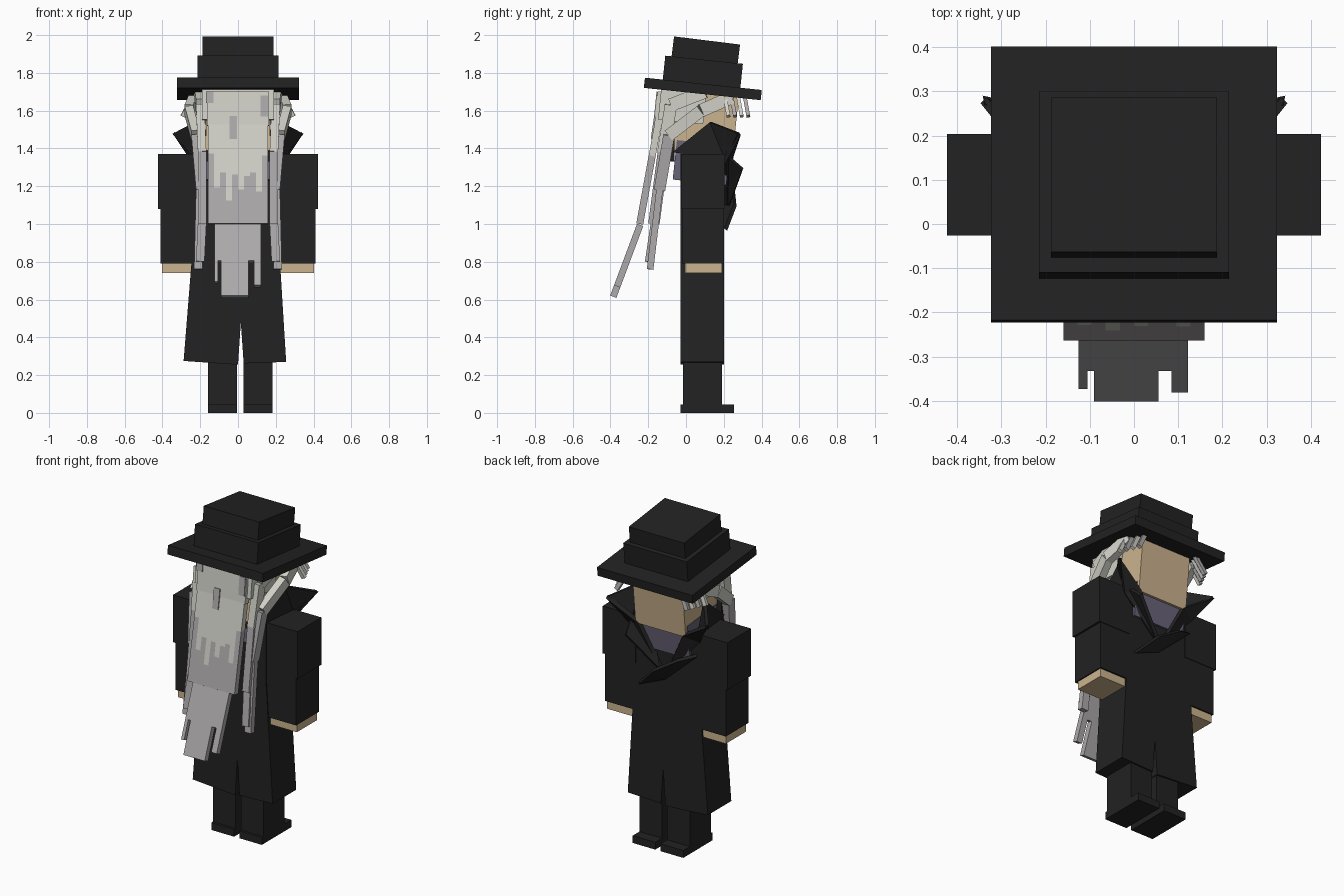
import bpy
import bmesh
import math
from mathutils import Matrix, Vector

default_cube = bpy.data.objects.get("Cube")
if default_cube:
    bpy.data.objects.remove(default_cube, do_unlink=True)


def make_material(name, red, green, blue):
    material = bpy.data.materials.new(name)
    material.use_nodes = True
    colour = (red, green, blue, 1)
    material.diffuse_color = colour
    material.node_tree.nodes["Principled BSDF"].inputs["Base Color"].default_value = colour
    return material


black = make_material("black cloth", .016, .016, .016)
skin = make_material("skin", .6, .45, .27)
pale_hair = make_material("pale hair", .64, .64, .58)
grey_hair = make_material("grey hair", .42, .4, .41)
purple = make_material("purple scarf", .14, .125, .19)


def finish(name, mesh_builder, material):
    mesh = bpy.data.meshes.new(name)
    bmesh.ops.recalc_face_normals(mesh_builder, faces=mesh_builder.faces)
    mesh_builder.to_mesh(mesh)
    mesh_builder.free()
    mesh.materials.append(material)
    part = bpy.data.objects.new(name, mesh)
    bpy.context.collection.objects.link(part)
    return part


def block(name, material, x_range, y_range, z_range, tilt=0):
    """Box given by its ranges, tilted about its own centre."""
    ranges = (x_range, y_range, z_range)
    centre = Vector([sum(pair) / 2 for pair in ranges])
    size = [pair[1] - pair[0] for pair in ranges]
    builder = bmesh.new()
    matrix = Matrix.Translation(centre) @ Matrix.Rotation(math.radians(tilt), 4, 'X')
    bmesh.ops.create_cube(builder, size=1, matrix=matrix @ Matrix.Diagonal((*size, 1)))
    return finish(name, builder, material)


def beam(name, material, start, end, width, depth):
    """Box running from start to end, its width lying along x."""
    start, end = Vector(start), Vector(end)
    along = (end - start).normalized()
    out = along.cross(Vector((1, 0, 0))).normalized()
    side = out.cross(along)
    matrix = Matrix((side * width, out * depth, end - start)).transposed().to_4x4()
    matrix.translation = (start + end) / 2
    builder = bmesh.new()
    bmesh.ops.create_cube(builder, size=1, matrix=matrix)
    return finish(name, builder, material)


def plate(name, material, points, thickness):
    builder = bmesh.new()
    face = builder.faces.new([builder.verts.new(point) for point in points])
    bmesh.ops.triangulate(builder, faces=[face])
    part = finish(name, builder, material)
    modifier = part.modifiers.new("thickness", 'SOLIDIFY')
    modifier.thickness = thickness
    modifier.offset = 0
    return part


def flip(points, side):
    return [(x * side, y, z) for x, y, z in points]


# Hat: brim, band and crown, tipped forward
block("hat_brim", black, (-.323, .323), (-.222, .4), (1.688, 1.742), -6)
block("hat_band", black, (-.215, .215), (-.118, .295), (1.73, 1.87), -6)
block("hat_crown", black, (-.188, .188), (-.072, .28), (1.85, 1.972), -7)

# Head and scarf
block("head", skin, (-.17, .17), (-.1, .265), (1.37, 1.72), -6)
block("scarf", purple, (-.175, .175), (-.06, .225), (1.22, 1.43), -6)

# Long coat with a slit at the hem
outline = [(-.21, 1.37), (.21, 1.37), (.21, 1), (.255, .27), (.03, .262),
           (.015, .48), (0, .255), (-.288, .275), (-.23, 1)]
coat = bmesh.new()
hem = coat.faces.new([coat.verts.new((x, -.028, z)) for x, z in outline])
extruded = bmesh.ops.extrude_face_region(coat, geom=[hem])
moved = [item for item in extruded["geom"] if isinstance(item, bmesh.types.BMVert)]
bmesh.ops.translate(coat, verts=moved, vec=(0, .228, 0))
finish("long_coat", coat, black)

# Legs and shoes
for label, x_range in (("right", (-.16, -.005)), ("left", (.03, .183))):
    block(label + "_leg", black, x_range, (-.015, .19), (.03, .6))
    block(label + "_shoe", black, x_range, (-.03, .255), (0, .045))

# Sleeves, hands, collar wings and side hair on both sides
for label, side in (("right", -1), ("left", 1)):
    def span(inner, outer):
        return sorted((inner * side, outer * side))

    block(label + "_upper_sleeve", black, span(.2, .423), (-.026, .204), (1.08, 1.37))
    block(label + "_lower_sleeve", black, span(.205, .41), (-.022, .2), (.79, 1.08))
    block(label + "_hand", skin, span(.21, .403), (-.005, .19), (.74, .792))

    wing = [(.2, -.07, 1.38), (.22, .13, 1.54), (.34, .28, 1.48), (.23, .21, 1.34)]
    plate(label + "_collar_wing", black, flip(wing, side), .02)
    lapel = [(.34, .28, 1.48), (.24, .2, 1.33), (.02, .21, 1.1), (.15, .24, 1.36)]
    plate(label + "_lapel", black, flip(lapel, side), .025)

    # Locks swept back from the temples and hanging behind the shoulders
    locks = {
        "outer_lock": [(.23, .24, 1.67), (.26, .08, 1.6), (.225, -.09, 1.47),
                       (.2, -.14, 1.18), (.21, -.19, .76)],
        "inner_lock": [(.21, .1, 1.7), (.2, -.08, 1.63), (.19, -.12, 1.38),
                       (.19, -.17, 1), (.2, -.2, .8)],
    }
    for lock, path in locks.items():
        path = flip(path, side)
        for index, (start, end) in enumerate(zip(path, path[1:])):
            material = pale_hair if index < 2 else grey_hair
            depth = (.07, .065, .06, .035)[index]
            beam(f"{label}_{lock}_{index}", material, start, end, .045, depth)

    # Short fringe strands in front of the temples
    for index in range(4):
        shift = index * .035
        strand = [(.18 + shift / 2, .31 - shift, 1.68), (.24 + shift / 2, .33 - shift, 1.57)]
        beam(f"{label}_fringe_{index}", pale_hair if index % 2 else grey_hair,
             *flip(strand, side), .025, .02)

# Overlapping front lapel ends
plate("crossed_lapel", black,
      [(-.22, .21, 1.24), (-.12, .25, 1.2), (.04, .26, 1.1), (.17, .21, .97), (0, .2, 1.04)], .02)
plate("upper_lapel_end", black,
      [(.22, .22, 1.36), (.2, .3, 1.29), (.02, .23, 1.1), (.06, .2, 1.18)], .02)
block("back_collar", black, (-.2, .2), (-.085, -.06), (1.33, 1.5))

# Hair cap around the back of the head
block("hair_cap", pale_hair, (-.19, .19), (-.14, .1), (1.54, 1.71), -6)
beam("hair_top", pale_hair, (0, -.13, 1.7), (0, -.148, 1.52), .33, .04)

# Hanging hair in columns, pale above and grey below
top, bottom = Vector((0, -.148, 1.53)), Vector((0, -.245, 1))
tips = (1.37, 1.19, 1.27, 1.12, 1.26, 1.18, 1.25, 1.27, 1.17, 1.36)
column = .32 / len(tips)
for index, tip in enumerate(tips):
    across = Vector((-.16 + column * (index + .5), 0, 0))
    middle = top.lerp(bottom, (top.z - tip) / (top.z - bottom.z))
    beam(f"pale_column_{index}", pale_hair, top + across, middle + across, column, .037)
    beam(f"grey_column_{index}", grey_hair, middle + across, bottom + across, column, .037)

# Grey streaks laid over the pale hair
for index, (x, high, low) in enumerate(((-.025, 1.57, 1.45), (.14, 1.68, 1.57),
                                        (-.15, 1.7, 1.64))):
    def surface(z):
        return (x, -.17 - max(0, 1.52 - z) * .18 + max(0, z - 1.52) * .1, z)
    beam(f"grey_streak_{index}", grey_hair, surface(high), surface(low), .04, .008)

# Ragged lower hair
start, finish_point = Vector((0, -.243, .995)), Vector((0, -.385, .615))
for index, (left, right, tip) in enumerate(((-.125, -.105, .69), (-.105, -.09, .8),
                                            (-.09, .055, .615), (.055, .085, .8),
                                            (.085, .122, .67))):
    across = Vector(((left + right) / 2, 0, 0))
    end = start.lerp(finish_point, (start.z - tip) / (start.z - finish_point.z))
    beam(f"hair_end_{index}", grey_hair, start + across, end + across, right - left, .035)
